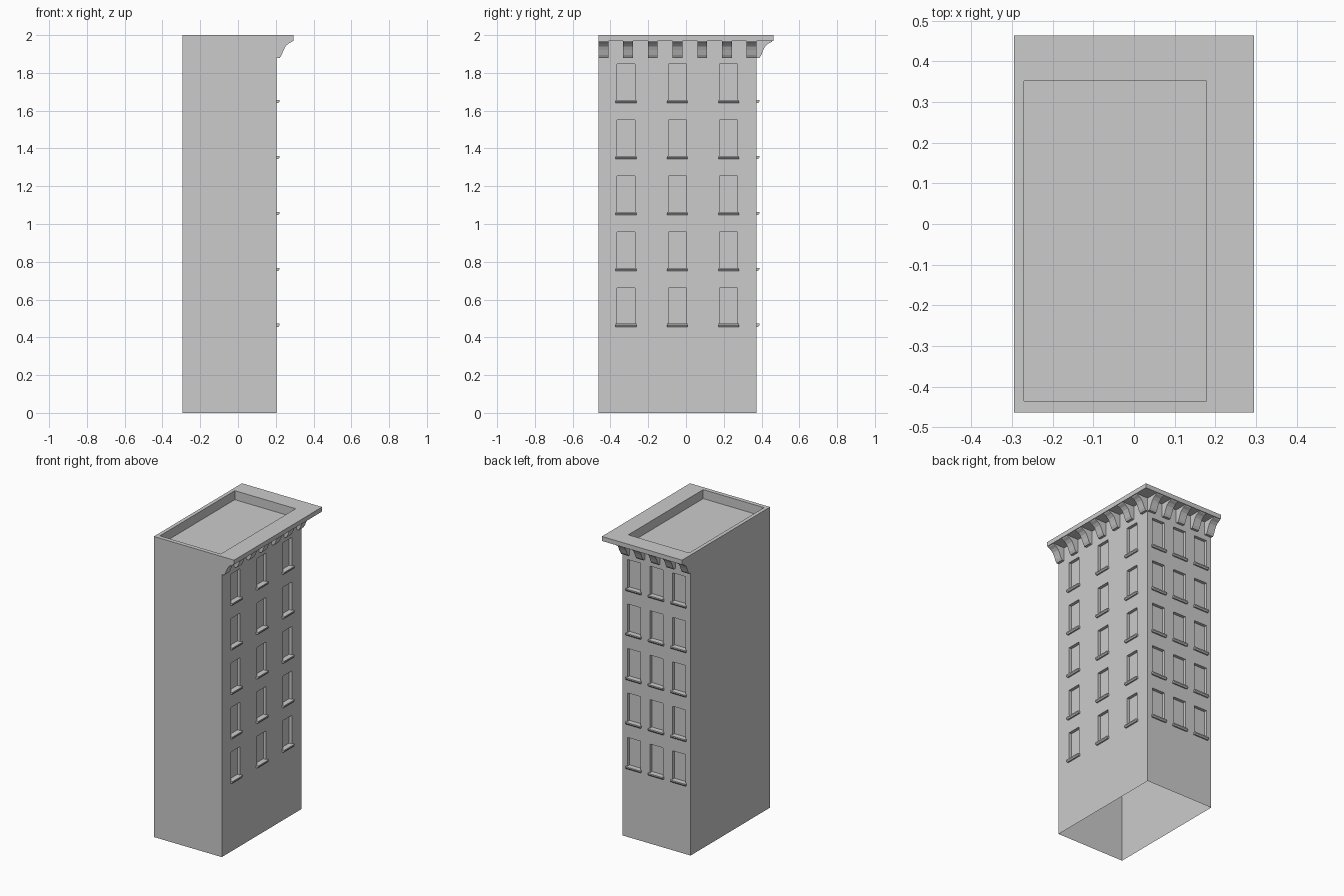
import bpy, bmesh

if "Cube" in bpy.data.objects:
    bpy.data.objects.remove(bpy.data.objects["Cube"])

X0, X1, Y0, Y1 = -0.295, 0.205, -0.463, 0.373   # wall planes
XC, YC = 0.295, 0.463                           # cornice overhang
ZC, H = 1.97, 2.0
SILLS = [0.472 + 0.296 * i for i in range(5)]   # sill top heights
WIN_W, WIN_H, WIN_D = 0.095, 0.19, 0.02
SILL_W = 0.11


def right_map(u, d, z):
    return (X1 + d, u, z)


def back_map(u, d, z):
    return (u, Y1 + d, z)


def quad(bm, pts):
    bm.faces.new([bm.verts.new(p) for p in pts])


def finish(bm, name):
    bmesh.ops.remove_doubles(bm, verts=bm.verts, dist=1e-5)
    bmesh.ops.recalc_face_normals(bm, faces=bm.faces)
    me = bpy.data.meshes.new(name)
    bm.to_mesh(me)
    bm.free()
    ob = bpy.data.objects.new(name, me)
    bpy.context.collection.objects.link(ob)
    return ob


def window_wall(bm, f, u0, u1, centres):
    # grid of wall panels whose window cells are pushed inwards
    us, zs = [u0], [0]
    for c in centres:
        us += [c - WIN_W / 2, c + WIN_W / 2]
    for z in SILLS:
        zs += [z, z + WIN_H]
    us.append(u1)
    zs.append(ZC)
    for i in range(len(us) - 1):
        for j in range(len(zs) - 1):
            ring = [(us[i], zs[j]), (us[i + 1], zs[j]),
                    (us[i + 1], zs[j + 1]), (us[i], zs[j + 1])]
            d = -WIN_D if i % 2 and j % 2 else 0
            quad(bm, [f(u, d, z) for u, z in ring])
            if d:
                for k in range(4):
                    a, b = ring[k], ring[(k + 1) % 4]
                    quad(bm, [f(a[0], 0, a[1]), f(b[0], 0, b[1]),
                              f(b[0], d, b[1]), f(a[0], d, a[1])])


def extrude_profile(bm, f, profile, u0, u1):
    # closed (depth, height) profile swept along the wall
    a = [bm.verts.new(f(u0, d, z)) for d, z in profile]
    b = [bm.verts.new(f(u1, d, z)) for d, z in profile]
    n = len(profile)
    bm.faces.new(a)
    bm.faces.new(b[::-1])
    for i in range(n):
        k = (i + 1) % n
        bm.faces.new([a[i], b[i], b[k], a[k]])


right_c = [-0.318, -0.046, 0.226]
back_c = [-0.211, -0.045, 0.121]

# walls, open at the bottom
bm = bmesh.new()
window_wall(bm, right_map, Y0, Y1, right_c)
window_wall(bm, back_map, X0, X1, back_c)
quad(bm, [(X0, Y0, 0), (X1, Y0, 0), (X1, Y0, ZC), (X0, Y0, ZC)])
quad(bm, [(X0, Y1, 0), (X0, Y0, 0), (X0, Y0, ZC), (X0, Y1, ZC)])

# cornice slab, parapet and sunken roof


def rect(x0, x1, y0, y1, z):
    return [(x0, y0, z), (x1, y0, z), (x1, y1, z), (x0, y1, z)]


rings = [rect(X0, X1, Y0, Y1, ZC), rect(X0, XC, Y0, YC, ZC),
         rect(X0, XC, Y0, YC, H), rect(-0.27, 0.178, -0.435, 0.352, H),
         rect(-0.27, 0.178, -0.435, 0.352, H - 0.06)]
for lo, hi in zip(rings, rings[1:]):
    for k in range(4):
        n = (k + 1) % 4
        pts = list(dict.fromkeys([lo[k], lo[n], hi[n], hi[k]]))
        if len(pts) > 2 and not (lo is rings[0] and k in (0, 3)):
            quad(bm, pts)
# underside of the overhang reaches the flush corners
quad(bm, rings[-1])
finish(bm, "building_shell")

# window sills with chamfered underside
bm = bmesh.new()
for f, centres in ((right_map, right_c), (back_map, back_c)):
    for c in centres:
        for z in SILLS:
            prof = [(-WIN_D, z), (0.015, z), (0.015, z - 0.008),
                    (0.009, z - 0.016), (-WIN_D, z - 0.016)]
            extrude_profile(bm, f, prof, c - SILL_W / 2, c + SILL_W / 2)
finish(bm, "window_sills")

# curved brackets below the cornice
bm = bmesh.new()
prof = [(0, ZC), (0.085, ZC), (0.082, 1.965), (0.062, 1.955), (0.046, 1.94),
        (0.036, 1.92), (0.026, 1.895), (0.016, 1.88), (0, 1.88)]
for f, u0, u1, n in ((right_map, Y0, Y1, 7), (back_map, X0, X1, 5)):
    w = 0.052
    for i in range(n):
        s = u0 + (u1 - u0 - w) * i / (n - 1)
        extrude_profile(bm, f, prof, s, s + w)
finish(bm, "cornice_brackets")
